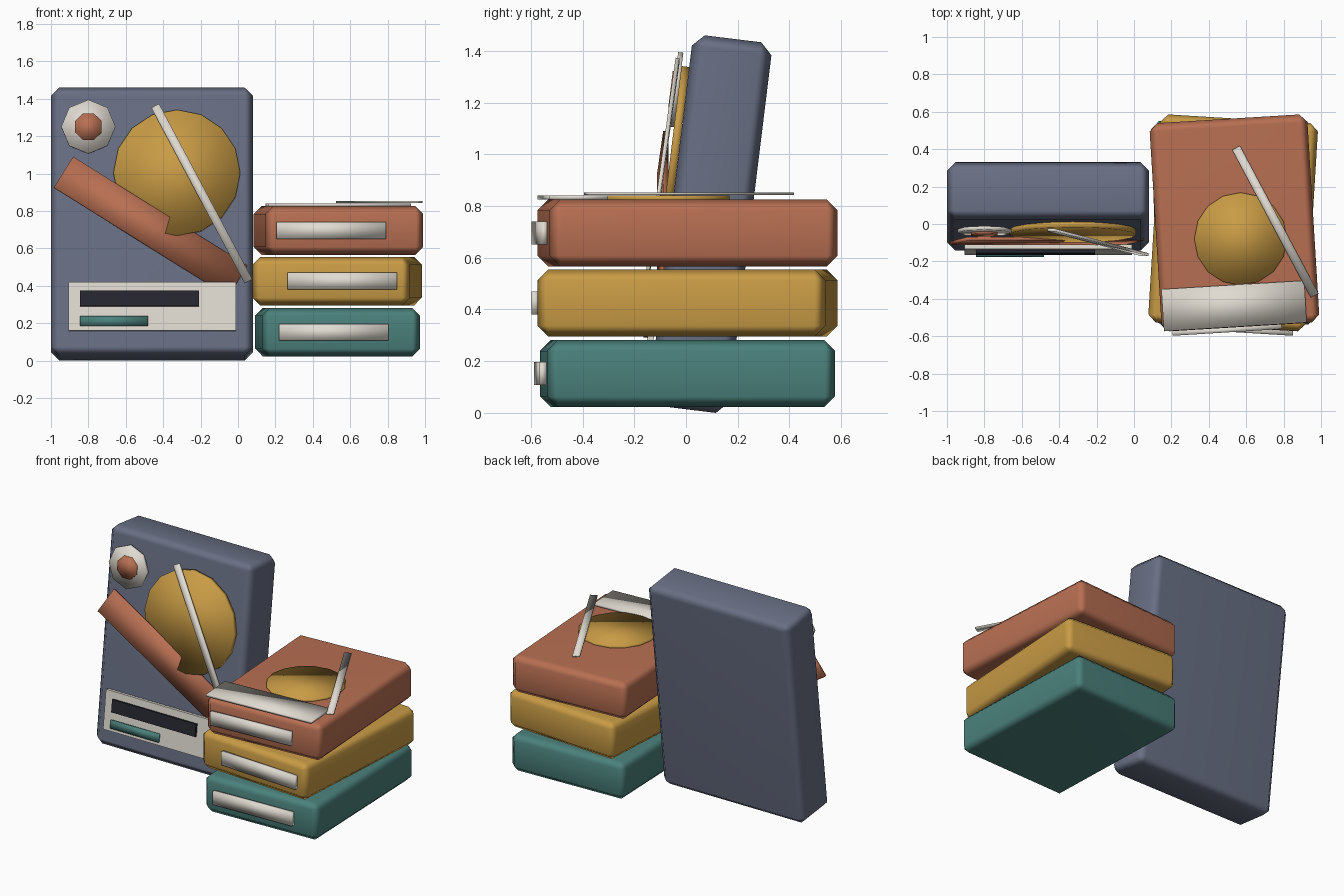
import bpy
from math import radians

if "Cube" in bpy.data.objects:
    bpy.data.objects.remove(bpy.data.objects["Cube"])

COLORS = {
    "slate": (0.14, 0.16, 0.23), "rust": (0.48, 0.16, 0.085), "gold": (0.58, 0.33, 0.06),
    "teal": (0.07, 0.22, 0.20), "cream": (0.75, 0.71, 0.64), "dark": (0.02, 0.02, 0.03),
}
MATS = {}
for key, rgb in COLORS.items():
    MATS[key] = bpy.data.materials.new(key)
    MATS[key].diffuse_color = (*rgb, 1)

LEAN = -7  # backward lean of the big case, degrees


def finish(name, color, rot):
    ob = bpy.context.object
    ob.name = name
    ob.rotation_euler = [radians(a) for a in rot]
    ob.data.materials.append(MATS[color])
    return ob


def box(name, loc, size, color, rot=(0, 0, 0), bevel=0, smooth=False):
    bpy.ops.mesh.primitive_cube_add(size=1, location=loc)
    ob = finish(name, color, rot)
    for v in ob.data.vertices:
        v.co = [c * s for c, s in zip(v.co, size)]
    if bevel:
        mod = ob.modifiers.new("chamfer", "BEVEL")
        mod.width, mod.segments = bevel, 1
        bpy.ops.object.shade_smooth()
        ob.modifiers.new("flat_faces", "WEIGHTED_NORMAL")
    elif smooth:
        bpy.ops.object.shade_smooth()
    return ob


def disc(name, loc, radius, depth, sides, color, rot=(0, 0, 0), spin=0):
    bpy.ops.mesh.primitive_cylinder_add(vertices=sides, radius=radius, depth=depth, location=loc)
    ob = finish(name, color, rot)
    ob.rotation_euler.z = 0
    if spin:
        from mathutils import Matrix
        ob.data.transform(Matrix.Rotation(radians(spin), 4, 'Z'))
    bpy.ops.object.shade_smooth()
    return ob


# Large case leaning back
box("leaning_case", (-0.46, 0.094, 0.73), (1.08, 0.31, 1.444), "slate", (LEAN, 0, 0), bevel=0.045)

# Cover artwork on the leaning case
FACE = (90 + LEAN, 0, 0)
disc("cover_large_disc", (-0.327, -0.044, 1.003), 0.339, 0.03, 16, "gold", FACE)
disc("cover_badge", (-0.80, -0.038, 1.25), 0.145, 0.02, 8, "cream", FACE)
disc("cover_badge_center", (-0.80, -0.05, 1.25), 0.077, 0.02, 8, "rust", FACE, spin=22.5)
box("cover_diagonal_band", (-0.467, -0.09, 0.716), (1.1, 0.02, 0.195), "rust", (LEAN, 32, 0), smooth=True)
box("cover_diagonal_stick", (-0.193, -0.098, 0.893), (0.047, 0.015, 1.07), "cream", (LEAN, -28, 0), smooth=True)

# Title plate with two blank strips
box("title_plate", (-0.458, -0.137, 0.29), (0.895, 0.025, 0.262), "cream", (LEAN, 0, 0))
box("plate_dark_strip", (-0.527, -0.152, 0.333), (0.635, 0.016, 0.084), "dark", (LEAN, 0, 0))
box("plate_teal_strip", (-0.663, -0.165, 0.212), (0.365, 0.016, 0.054), "teal", (LEAN, 0, 0), smooth=True)

# Stack of three cases, each with a spine label
STACK = [  # name, color, center x, center z, turn, label x, label y
    ("bottom", "teal", 0.532, 0.152, 2.0, 0.512, -0.565),
    ("middle", "gold", 0.530, 0.425, -3.5, 0.558, -0.567),
    ("top", "rust", 0.537, 0.696, 3.5, 0.498, -0.567),
]
for name, color, x, z, turn, lx, ly in STACK:
    box(name + "_case", (x, 0.006, z), (0.845, 1.115, 0.26), color, (0, 0, turn), bevel=0.042)
    box(name + "_spine_label", (lx, ly, z), (0.585, 0.025, 0.09), "cream", (0, 0, turn), smooth=True)

# Artwork lying on the top case
disc("top_disc", (0.57, -0.08, 0.829), 0.248, 0.022, 16, "gold")
box("top_front_strip", (0.535, -0.438, 0.833), (0.765, 0.225, 0.016), "cream", (0, 0, 3.5), smooth=True)
box("top_stick", (0.756, 0.012, 0.848), (0.047, 0.895, 0.01), "cream", (0, 0, 28), smooth=True)

for m in bpy.data.materials:
    if m.users and not m.is_grease_pencil:
        m.use_nodes = True
        m.node_tree.nodes["Principled BSDF"].inputs["Base Color"].default_value = m.diffuse_color
